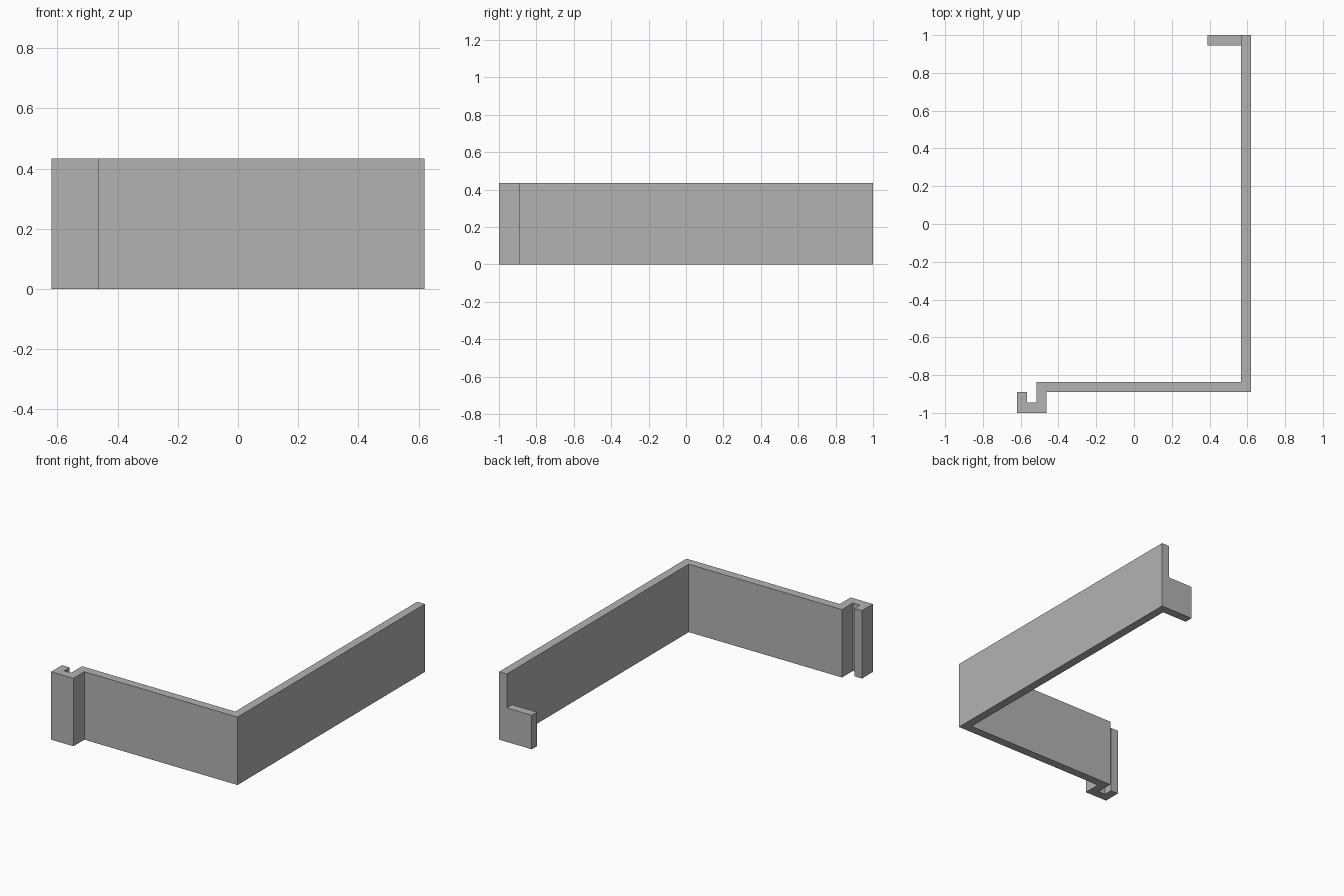
import bpy
import bmesh

cube = bpy.data.objects.get("Cube")
if cube:
    bpy.data.objects.remove(cube, do_unlink=True)

HEIGHT = 0.434
T = 0.054            # wall thickness
X, Y = 0.62, 1.0     # half extents
FRONT = -0.89        # outer face of the front wall
HOOK = -0.463        # outer side of the hook's inner leg

grey = bpy.data.materials.new("plain_grey")
grey.use_nodes = True
colour = (0.45, 0.45, 0.45, 1)
grey.diffuse_color = colour
grey.node_tree.nodes["Principled BSDF"].inputs["Base Color"].default_value = colour


def extrude_profile(name, points, height):
    """Raise a flat outline from the ground into a solid."""
    bm = bmesh.new()
    face = bm.faces.new([bm.verts.new((x, y, 0)) for x, y in points])
    raised = bmesh.ops.extrude_face_region(bm, geom=[face])["geom"]
    verts = [v for v in raised if isinstance(v, bmesh.types.BMVert)]
    bmesh.ops.translate(bm, verts=verts, vec=(0, 0, height))
    bmesh.ops.recalc_face_normals(bm, faces=bm.faces)
    mesh = bpy.data.meshes.new(name)
    bm.to_mesh(mesh)
    bm.free()
    mesh.materials.append(grey)
    obj = bpy.data.objects.new(name, mesh)
    bpy.context.collection.objects.link(obj)
    return obj


# Long side wall, front wall and U-shaped hook in one outline
extrude_profile("bracket_wall", [
    (X, Y), (X - T, Y), (X - T, FRONT + T),
    (HOOK - T, FRONT + T), (HOOK - T, T - Y), (T - X, T - Y),
    (T - X, FRONT), (-X, FRONT), (-X, -Y),
    (HOOK, -Y), (HOOK, FRONT), (X, FRONT),
], HEIGHT)

# Half-height tab turned inward at the back end
extrude_profile("back_tab", [
    (X - T, Y), (0.39, Y), (0.39, Y - T), (X - T, Y - T),
], HEIGHT / 2)
